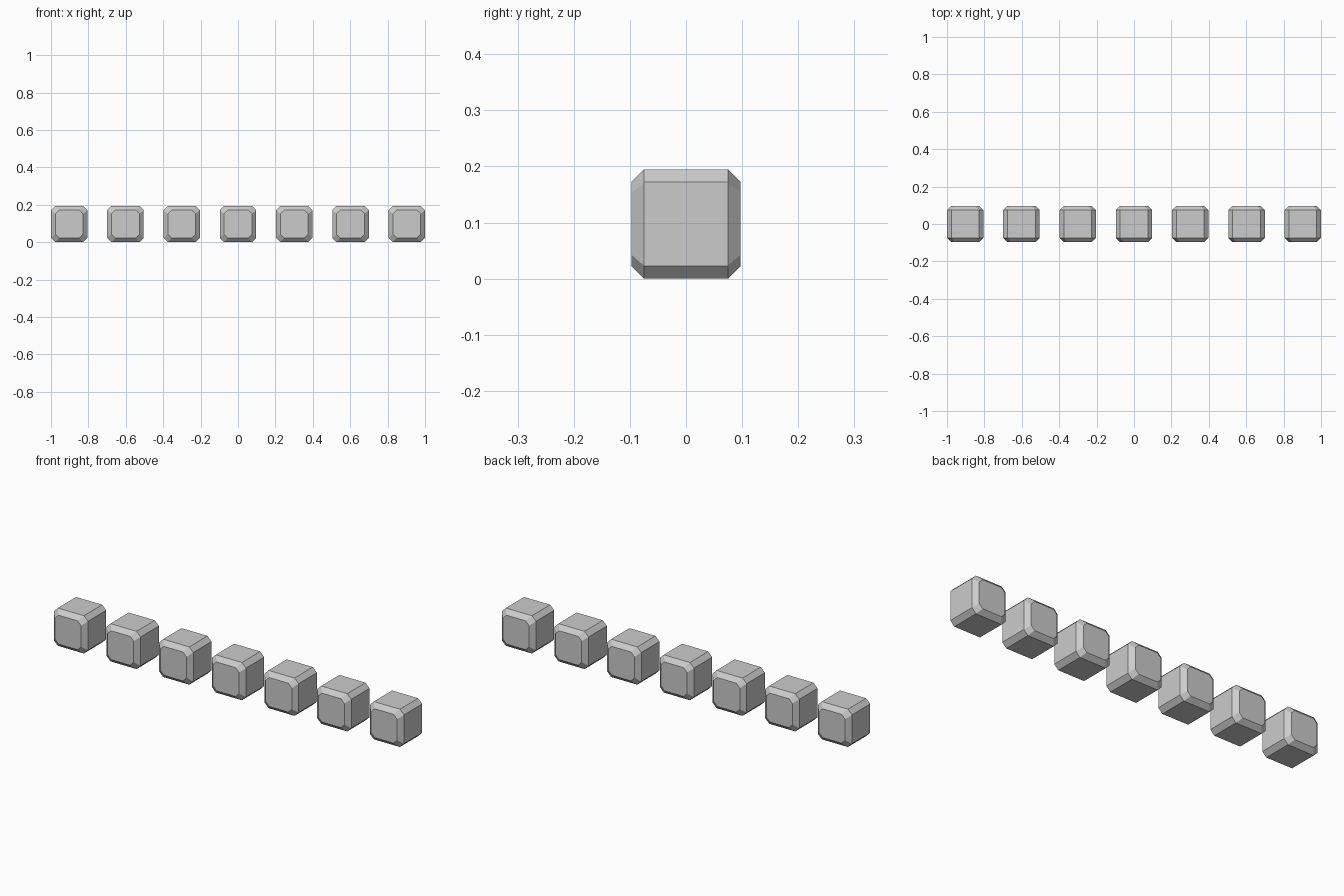
import bpy, bmesh

if "Cube" in bpy.data.objects:
    bpy.data.objects.remove(bpy.data.objects["Cube"])

SIZE = 0.195       # edge length of one block
CH = 0.023         # edge chamfer
COUNT = 7
STEP = (2 - SIZE) / (COUNT - 1)
H = SIZE / 2


def octagon(bm, y, half, cut):
    """Square with cut corners in the xz plane at depth y."""
    a = half - cut
    pts = [(a, -half), (half, -a), (half, a), (a, half),
           (-a, half), (-half, a), (-half, -a), (-a, -half)]
    return [bm.verts.new((x, y, z)) for x, z in pts]


# Block: octagonal prism with a tapered, octagonal face at front and back
mesh = bpy.data.meshes.new("block")
bm = bmesh.new()
rings = [octagon(bm, -H, H - CH, 0.02),
         octagon(bm, -H + CH, H, CH),
         octagon(bm, H - CH, H, CH),
         octagon(bm, H, H - CH, 0.02)]
for r0, r1 in zip(rings, rings[1:]):
    for i in range(8):
        j = (i + 1) % 8
        bm.faces.new((r0[i], r0[j], r1[j], r1[i]))
bm.faces.new(rings[0])
bm.faces.new(rings[-1])
bmesh.ops.recalc_face_normals(bm, faces=bm.faces)
bm.to_mesh(mesh)
bm.free()

# Row of identical blocks
for k in range(COUNT):
    ob = bpy.data.objects.new(f"block_{k + 1}", mesh)
    ob.location = (-1 + H + k * STEP, 0, H)
    bpy.context.collection.objects.link(ob)
